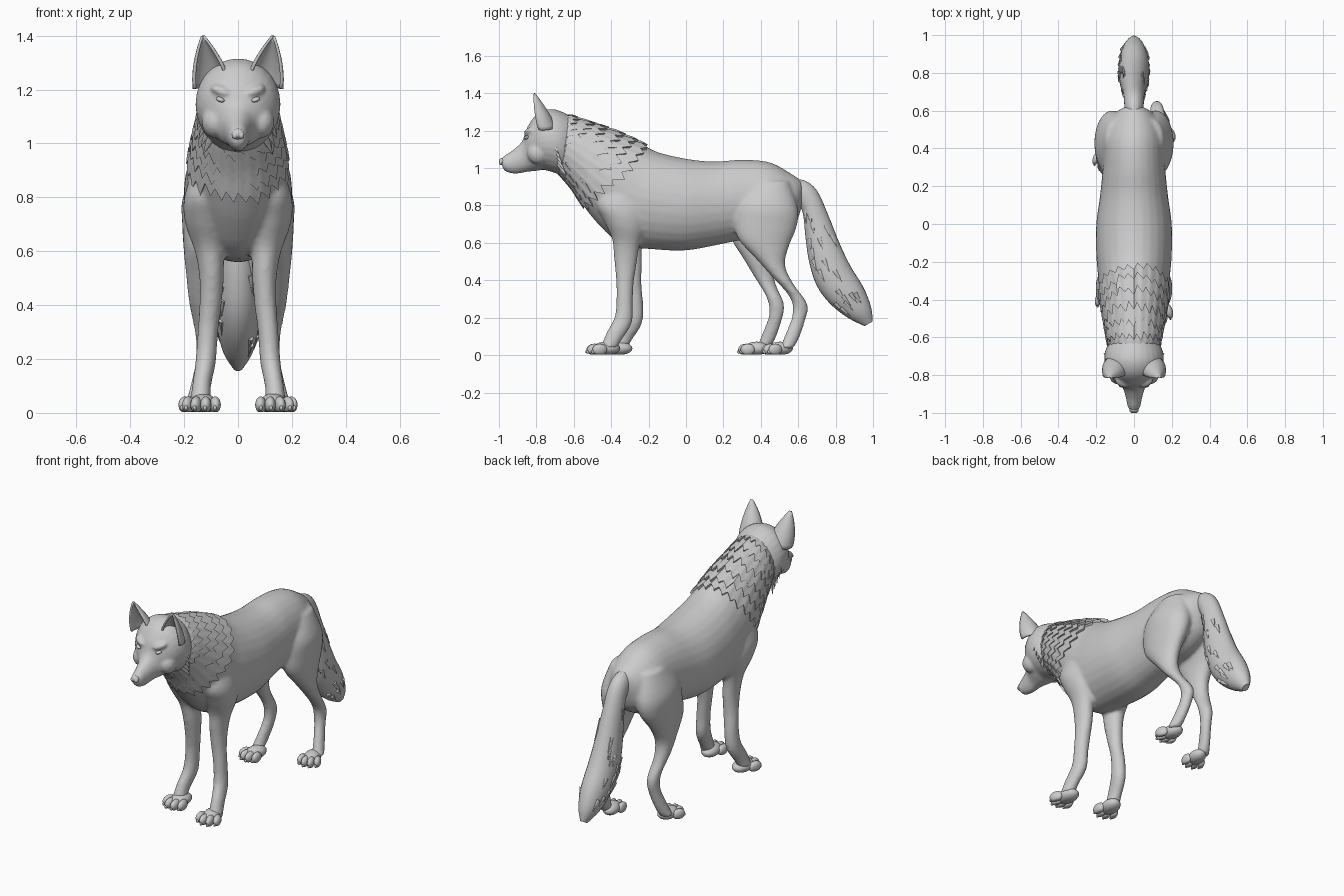
import bpy, bmesh, random
from math import sin, cos, pi, radians
from mathutils import Vector, Matrix, Euler

if "Cube" in bpy.data.objects:
    bpy.data.objects.remove(bpy.data.objects["Cube"])

random.seed(4)


def finish(name, bm, voxel=0, angle=50, smooth=5):
    bmesh.ops.recalc_face_normals(bm, faces=bm.faces[:])
    me = bpy.data.meshes.new(name)
    bm.to_mesh(me)
    bm.free()
    me.shade_smooth()
    ob = bpy.data.objects.new(name, me)
    bpy.context.collection.objects.link(ob)
    if voxel:
        m = ob.modifiers.new("blend", 'REMESH')
        m.mode, m.voxel_size, m.use_smooth_shade = 'VOXEL', voxel, True
        s = ob.modifiers.new("soften", 'SMOOTH')
        s.factor, s.iterations = 0.5, smooth
    else:
        me.set_sharp_from_angle(angle=radians(angle))
    return ob


def sample(keys, t):
    # Catmull-Rom through the ring keys
    n = len(keys) - 1
    t = min(max(t, 0), n)
    i = min(int(t), n - 1)
    u = t - i
    p = [keys[min(max(i + k, 0), n)] for k in (-1, 0, 1, 2)]
    return [0.5 * (2 * b + (c - a) * u + (2 * a - 5 * b + 4 * c - d) * u * u
                   + (3 * b - a - 3 * c + d) * u ** 3) for a, b, c, d in zip(*p)]


def ring_point(keys, t, a, s=1.0):
    # ring key: y, z of one edge, y, z of the opposite edge, half width, centre x
    y1, z1, y2, z2, hx, cx = sample(keys, t)
    return Vector((cx + s * hx * cos(a),
                   (y1 + y2) / 2 + s * (y1 - y2) / 2 * sin(a),
                   (z1 + z2) / 2 + s * (z1 - z2) / 2 * sin(a)))


def loft(bm, keys, steps=4, segs=28):
    rows = []
    for i in range((len(keys) - 1) * steps + 1):
        rows.append([bm.verts.new(ring_point(keys, i / steps, 2 * pi * j / segs)) for j in range(segs)])
    for r, q in zip(rows, rows[1:]):
        for j in range(segs):
            k = (j + 1) % segs
            bm.faces.new((r[j], r[k], q[k], q[j]))
    bm.faces.new(rows[0])
    bm.faces.new(rows[-1])


def ball(bm, pos, size, rot=(0, 0, 0)):
    m = Matrix.LocRotScale(Vector(pos), Euler(rot), Vector(size))
    bmesh.ops.create_uvsphere(bm, u_segments=16, v_segments=10, radius=1, matrix=m)


def tuft(bm, pos, direction, length, width, flat=(1, 1)):
    q = Vector(direction).to_track_quat('Z', 'X')
    m = Matrix.LocRotScale(Vector(pos), q, Vector((width * flat[0], width * flat[1], length)))
    bmesh.ops.create_cone(bm, cap_ends=True, segments=8, radius1=1, radius2=0.05, depth=1, matrix=m)


# torso and neck, rump to skull
TORSO = [(*r, 0) for r in [
    (.62, .93, .62, .80, .05), (.57, .965, .58, .70, .11), (.45, 1.03, .46, .63, .155),
    (.30, 1.045, .30, .615, .165), (.15, 1.035, .15, .585, .18), (0, 1.05, 0, .56, .2),
    (-.15, 1.085, -.17, .565, .2), (-.22, 1.12, -.34, .59, .19), (-.30, 1.16, -.46, .69, .18),
    (-.40, 1.205, -.55, .80, .165), (-.52, 1.245, -.61, .89, .15), (-.62, 1.28, -.67, .96, .135),
    (-.70, 1.28, -.71, 1.0, .1)]]
# legs: front y, back y, height, half width, centre x
FORE = [(-.42, -.22, .95, .06, .09), (-.48, -.21, .80, .085, .115), (-.44, -.22, .70, .08, .115),
        (-.395, -.25, .60, .055, .105), (-.385, -.265, .50, .045, .098), (-.375, -.28, .40, .041, .102),
        (-.372, -.285, .30, .038, .112), (-.38, -.29, .19, .038, .12), (-.425, -.345, .10, .035, .135),
        (-.46, -.37, .035, .04, .14)]
HIND = [(.36, .55, .93, .06, .09), (.27, .60, .80, .095, .11), (.255, .59, .70, .085, .122),
        (.28, .55, .60, .066, .135), (.37, .53, .50, .053, .138), (.46, .575, .40, .042, .138),
        (.555, .65, .29, .036, .122), (.57, .635, .20, .031, .125), (.535, .60, .10, .031, .145),
        (.50, .57, .035, .036, .16)]

bm = bmesh.new()
loft(bm, TORSO)
for keys, shifts in ((FORE, (0, .055)), (HIND, (0, -.125))):
    for side, shift in zip((1, -1), shifts):
        ring = []
        for f, b, z, hx, cx in keys:
            d = shift * min(max((.72 - z) / .42, 0), 1)
            tilt = .02 if z < .9 and z > .05 else 0
            ring.append((f + d, z + tilt, b + d, z - tilt, hx, side * cx))
        loft(bm, ring)
finish("body_and_legs", bm, .011)

# paws with four toes
for name, x, tip, turn, s in (("front_paw_right", .142, -.53, .12, 1), ("front_paw_left", -.142, -.465, -.12, 1),
                              ("hind_paw_right", .165, .41, .22, .92), ("hind_paw_left", -.165, .283, -.22, .92)):
    bm = bmesh.new()
    ball(bm, (0, .105 * s, .036), (.05 * s, .075 * s, .036))
    for k, dx in enumerate((-.05, -.018, .018, .05)):
        back = .022 if k in (0, 3) else 0
        ball(bm, (dx * s, (.042 + back) * s, .03), (.021 * s, .042 * s, .031), (0, 0, dx * 4))
        ball(bm, (dx * 1.08 * s, (.008 + back) * s, .018), (.007, .014, .01))
    bm.transform(Matrix.Translation((x - sin(turn) * .09 + turn * .09, tip, 0)) @ Matrix.Rotation(turn, 4, 'Z'))
    for v in bm.verts:
        v.co.z = max(v.co.z, .003)
    finish(name, bm)

# head, muzzle to nape
HEAD = [(*r, 0) for r in [
    (-.99, 1.05, -.98, 1.0, .022), (-.965, 1.07, -.96, .98, .034), (-.92, 1.10, -.91, .97, .044),
    (-.875, 1.145, -.85, .98, .062), (-.85, 1.215, -.80, .985, .105), (-.80, 1.285, -.76, .99, .14),
    (-.73, 1.315, -.72, .98, .157), (-.66, 1.30, -.67, .965, .15), (-.58, 1.255, -.62, .96, .11)]]
bm = bmesh.new()
loft(bm, HEAD)
for s in (1, -1):
    ball(bm, (s * .062, -.835, 1.195), (.045, .028, .02), (0, s * -.35, s * .5))
    ball(bm, (s * .085, -.79, 1.08), (.05, .06, .06))
finish("head", bm, .008, smooth=3)

bm = bmesh.new()
ball(bm, (0, -.982, 1.035), (.024, .018, .02))
for s in (1, -1):
    ball(bm, (s * .011, -.99, 1.03), (.012, .01, .013))
finish("nose", bm)

for side, label in ((1, "right"), (-1, "left")):
    bm = bmesh.new()
    ball(bm, (side * .066, -.852, 1.163), (.018, .014, .009), (0, side * -.35, side * .6))
    finish("eye_" + label, bm)

    # cupped ear, open to the front
    bm = bmesh.new()
    base, tip = Vector((.1, -.745, 1.22)), Vector((.13, -.812, 1.397))
    nu, nv, rows = 12, 10, []
    for i in range(nv + 1):
        v = i / nv
        w = .06 * (1 - v ** 1.7) + .003
        row = []
        for j in range(nu + 1):
            a = pi * (j / nu - .5) * 1.25
            p = base.lerp(tip, v) + Vector((w * sin(a), w * 1.0 * (cos(a) - .3), -.018 * sin(a) * (1 - v)))
            row.append(bm.verts.new((side * p.x, p.y, p.z)))
        rows.append(row)
    for r, q in zip(rows, rows[1:]):
        for j in range(nu):
            bm.faces.new((r[j], r[j + 1], q[j + 1], q[j]))
    ear = finish("ear_" + label, bm)
    m = ear.modifiers.new("thickness", 'SOLIDIFY')
    m.thickness, m.offset = .01, 0

    # cheek fur
    bm = bmesh.new()
    for k in range(5):
        tuft(bm, (side * (.143 - .008 * k), -.705 + .01 * k, 1.12 - .03 * k),
             (side * .35, .45, -.8), .1, .026, (1, .6))
    finish("cheek_fur_" + label, bm)

# layered neck fur with ragged trailing edges
bm = bmesh.new()
cols = 72
for layer in range(6):
    b = 8.0 + .58 * layer
    slant = 1.0 - .15 * layer
    rows = [[], [], [], []]
    drift = 0
    for j in range(cols):
        a = 2 * pi * j / cols
        if j % 3 == 0:
            drift = random.uniform(-.12, .12)
        t = b - slant * sin(a) + drift + (.2, .03, -.17)[j % 3]
        for row, (dt, s) in zip(rows, ((1.0, .98), (.45, 1.025), (0, 1.055), (.12, .96))):
            row.append(bm.verts.new(ring_point(TORSO, min(t + dt, 11.9), a, s)))
    for r, q in zip(rows, rows[1:]):
        for j in range(cols):
            k = (j + 1) % cols
            bm.faces.new((r[j], r[k], q[k], q[j]))
finish("neck_fur", bm, angle=40)

# tail
TAIL = [(*r, 0) for r in [
    (.55, .94, .57, .82, .04), (.63, .935, .61, .79, .05), (.70, .88, .628, .74, .054),
    (.76, .75, .64, .62, .06), (.82, .60, .66, .49, .072), (.88, .475, .70, .37, .08),
    (.95, .36, .77, .275, .077), (.99, .255, .865, .20, .055), (.998, .18, .955, .155, .018)]]
bm = bmesh.new()
loft(bm, TAIL)
finish("tail", bm)

# tail fur
bm = bmesh.new()
for k in range(36):
    t = random.uniform(2.2, 6.8)
    a = random.choice((0, pi)) + random.uniform(-.9, .9)
    p = ring_point(TAIL, t, a, .98)
    d = ring_point(TAIL, t + .8, a, 1.0) - p
    n = p - ring_point(TAIL, t, a, .5)
    tuft(bm, p, d.normalized() + n.normalized() * .12, .07, .014, (1, .8))
finish("tail_fur", bm)
